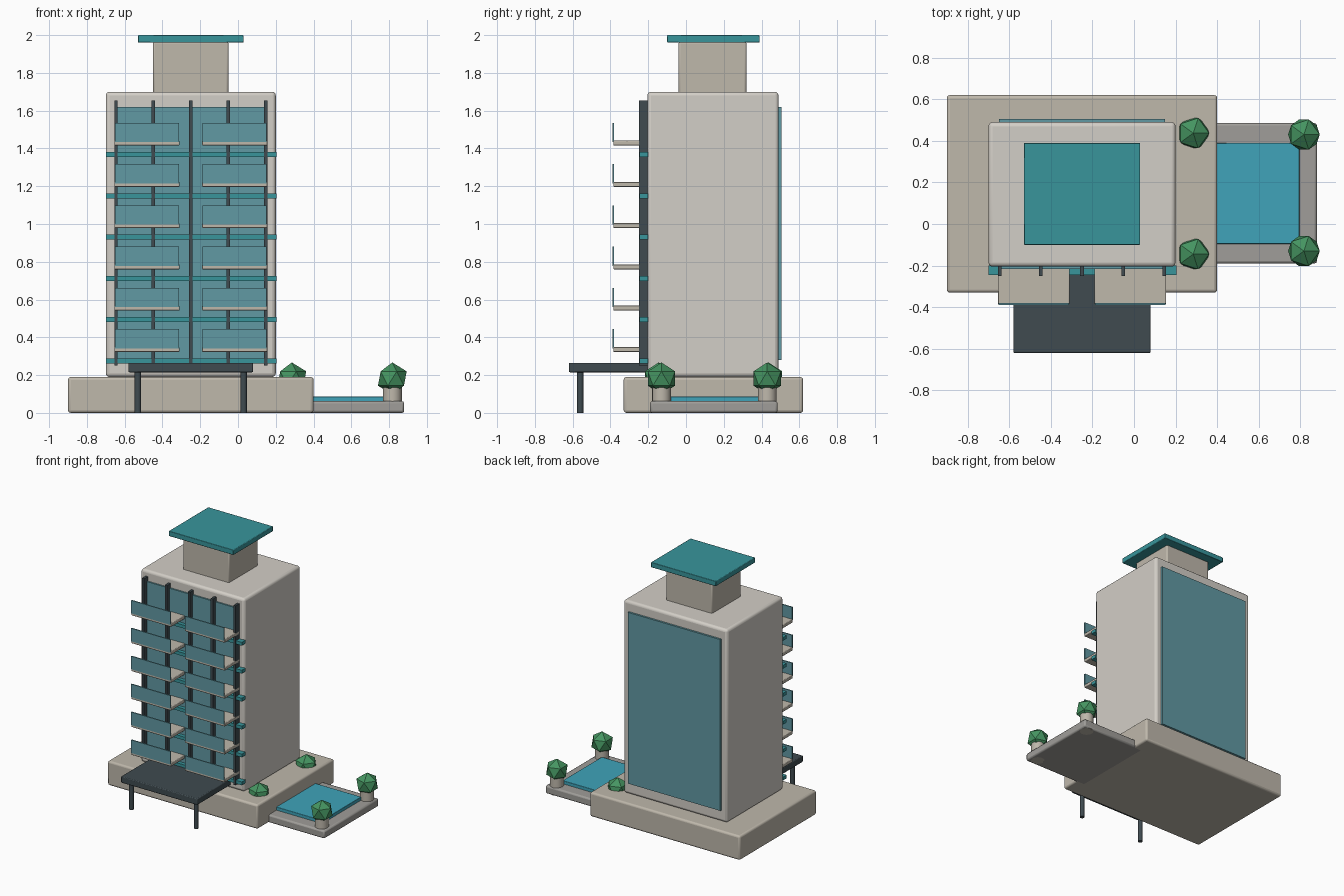
import bpy
from math import radians

if "Cube" in bpy.data.objects:
    bpy.data.objects.remove(bpy.data.objects["Cube"])


def material(name, rgb):
    m = bpy.data.materials.new(name)
    m.diffuse_color = (*rgb, 1)
    m.use_nodes = True
    m.node_tree.nodes["Principled BSDF"].inputs["Base Color"].default_value = m.diffuse_color
    return m


STONE = material("warm_stone", (0.52, 0.48, 0.41))
WALL = material("pale_wall", (0.65, 0.62, 0.57))
PAVING = material("paving", (0.35, 0.34, 0.32))
TEAL = material("teal_trim", (0.04, 0.30, 0.33))
GLASS = material("blue_glass", (0.12, 0.32, 0.37))
DARK = material("dark_metal", (0.05, 0.07, 0.08))
WATER = material("pool_water", (0.05, 0.37, 0.49))
LEAF = material("leaf_green", (0.06, 0.30, 0.12))


def finish(ob, name, mat, bevel=0, segments=2):
    ob.name = name
    ob.data.materials.append(mat)
    if bevel:
        mod = ob.modifiers.new("bevel", 'BEVEL')
        mod.width = bevel
        mod.segments = segments
        bpy.ops.object.shade_smooth_by_angle(angle=radians(35))
    return ob


def box(name, x, y, z, mat, bevel=0, segments=2):
    """Box from (min, max) ranges on each axis."""
    bpy.ops.mesh.primitive_cube_add(size=1, location=[(a + b) / 2 for a, b in (x, y, z)])
    ob = bpy.context.object
    ob.scale = [b - a for a, b in (x, y, z)]
    bpy.ops.object.transform_apply(location=False, rotation=False, scale=True)
    return finish(ob, name, mat, bevel, segments)


def cylinder(name, x, y, z0, z1, r, mat, sides=16):
    bpy.ops.mesh.primitive_cylinder_add(vertices=sides, radius=r, depth=z1 - z0,
                                        location=(x, y, (z0 + z1) / 2))
    bpy.ops.object.shade_smooth_by_angle(angle=radians(35))
    return finish(bpy.context.object, name, mat)


# Main masses
box("podium", (-0.90, 0.40), (-0.33, 0.62), (0, 0.19), STONE, 0.015, 3)
box("tower", (-0.70, 0.20), (-0.205, 0.49), (0.19, 1.70), WALL, 0.02, 3)
box("roof_house", (-0.45, -0.05), (-0.04, 0.32), (1.68, 1.965), STONE, 0.01)
box("roof_canopy", (-0.53, 0.03), (-0.10, 0.39), (1.96, 2.0), TEAL, 0.004)

# Glazing on the front and back
box("front_glass", (-0.65, 0.15), (-0.217, -0.19), (0.28, 1.62), GLASS)
box("back_glass", (-0.65, 0.15), (0.48, 0.505), (0.28, 1.62), GLASS)

# Vertical fins
for i in range(5):
    x = -0.646 + i * 0.198
    box(f"facade_fin_{i}", (x - 0.009, x + 0.009), (-0.25, -0.2), (0.25, 1.655), DARK)

# Floor bands, balconies and their glass rails
for i in range(6):
    z = 0.275 + i * 0.2185
    box(f"floor_band_{i}", (-0.70, 0.205), (-0.246, -0.2), (z - 0.013, z + 0.013), TEAL)
    z += 0.061
    for side, x0, x1 in (("left", -0.655, -0.31), ("right", -0.19, 0.155)):
        box(f"balcony_{side}_{i}", (x0, x1), (-0.385, -0.2), (z - 0.013, z + 0.013), STONE, 0.004)
        box(f"balcony_rail_{side}_{i}", (x0 + 0.003, x1 - 0.003), (-0.39, -0.381),
            (z + 0.005, z + 0.107), GLASS)

# Entrance canopy on two posts
box("entrance_canopy", (-0.58, 0.08), (-0.62, -0.2), (0.215, 0.265), DARK, 0.006)
for side, x in (("left", -0.53), ("right", 0.03)):
    cylinder(f"canopy_post_{side}", x, -0.56, 0, 0.22, 0.017, DARK)

# Pool terrace
box("pool_deck", (0.32, 0.88), (-0.19, 0.485), (0, 0.062), PAVING, 0.012, 2)
box("pool_water", (0.38, 0.795), (-0.095, 0.39), (0.05, 0.087), WATER, 0.003)

# Planters with faceted shrubs
for i, (x, y) in enumerate(((0.817, 0.43), (0.817, -0.13), (0.285, 0.437), (0.285, -0.145))):
    cylinder(f"planter_{i}", x, y, 0, 0.14, 0.05, STONE)
    bpy.ops.mesh.primitive_ico_sphere_add(subdivisions=1, radius=0.085, location=(x, y, 0.182))
    finish(bpy.context.object, f"shrub_{i}", LEAF)
